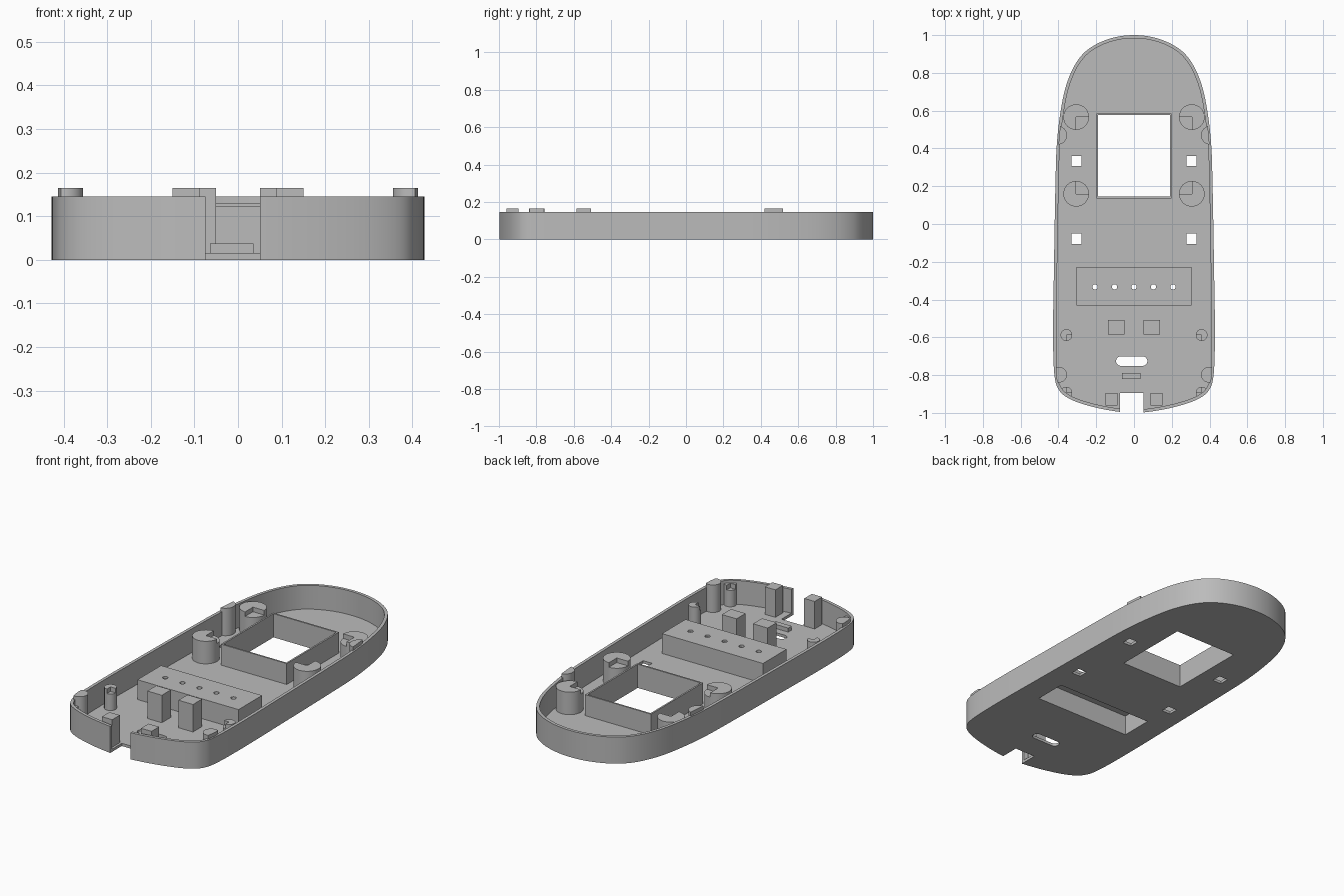
import bpy, bmesh, math
from mathutils import Vector

cube = bpy.data.objects.get("Cube")
if cube:
    bpy.data.objects.remove(cube, do_unlink=True)

grey = bpy.data.materials.new("grey_plastic")
grey.use_nodes = True
COLOR = (0.5, 0.5, 0.5, 1)
grey.diffuse_color = COLOR
grey.node_tree.nodes["Principled BSDF"].inputs["Base Color"].default_value = COLOR

FLOOR, RIM, PIN = 0.015, 0.145, 0.165
WALL = 0.017


# Helpers
def prism(name, pts, z0, z1):
    bm = bmesh.new()
    face = bm.faces.new([bm.verts.new((x, y, z0)) for x, y in pts])
    ext = bmesh.ops.extrude_face_region(bm, geom=[face])
    top = [v for v in ext["geom"] if isinstance(v, bmesh.types.BMVert)]
    bmesh.ops.translate(bm, verts=top, vec=(0, 0, z1 - z0))
    bmesh.ops.recalc_face_normals(bm, faces=bm.faces)
    mesh = bpy.data.meshes.new(name)
    bm.to_mesh(mesh)
    bm.free()
    mesh.materials.append(grey)
    obj = bpy.data.objects.new(name, mesh)
    bpy.context.collection.objects.link(obj)
    return obj


def box(name, x0, x1, y0, y1, z0, z1):
    return prism(name, [(x0, y0), (x1, y0), (x1, y1), (x0, y1)], z0, z1)


def circle(cx, cy, r, n=32):
    return [(cx + r * math.cos(math.tau * i / n), cy + r * math.sin(math.tau * i / n))
            for i in range(n)]


def boolean(obj, tool, operation="DIFFERENCE"):
    mod = obj.modifiers.new("cut", "BOOLEAN")
    mod.operation, mod.object, mod.solver = operation, tool, "EXACT"
    bpy.context.view_layer.objects.active = obj
    bpy.ops.object.modifier_apply(modifier=mod.name)
    bpy.data.objects.remove(tool, do_unlink=True)


def smooth_loop(points, steps=5):
    out, n = [], len(points)
    for i in range(n):
        a, b, c, d = (Vector(points[(i + k) % n]) for k in (-1, 0, 1, 2))
        for s in range(steps):
            t = s / steps
            out.append(0.5 * (2 * b + (c - a) * t + (2 * a - 5 * b + 4 * c - d) * t ** 2
                              + (3 * b - a - 3 * c + d) * t ** 3))
    return out


def inset(loop, dist):
    out = []
    for i, p in enumerate(loop):
        tangent = (loop[(i + 1) % len(loop)] - loop[i - 1]).normalized()
        out.append(p + Vector((tangent.y, -tangent.x)) * dist)
    return out


# Outline: one side from back to front, then mirrored
side = [(0, 1), (0.08, 0.993), (0.155, 0.972), (0.22, 0.94), (0.275, 0.895),
        (0.325, 0.82), (0.366, 0.71), (0.394, 0.56), (0.41, 0.4), (0.416, 0.2),
        (0.42, 0), (0.424, -0.25), (0.428, -0.5), (0.427, -0.7), (0.42, -0.81),
        (0.405, -0.865), (0.37, -0.908), (0.29, -0.947), (0.155, -0.982), (0, -1)]
outline = smooth_loop(side + [(-x, y) for x, y in side[-2:0:-1]])

# Tray: floor and rim wall
tray = prism("tray", outline, 0, RIM)
boolean(tray, prism("cavity", inset(outline, WALL), FLOOR, 0.3))


def cut_box(obj, *size):
    boolean(obj, box("cutter", *size))


# Cable notch through the front wall and floor
cut_box(tray, -0.075, 0.05, -1.1, -0.895, -0.1, 0.3)
# Screen window and indicator trough openings
cut_box(tray, -0.19, 0.19, 0.145, 0.577, -0.1, 0.1)
cut_box(tray, -0.293, 0.293, -0.419, -0.24, -0.1, 0.1)
# Square button holes
for sx in (-1, 1):
    for y in (0.333, -0.078):
        x = sx * 0.305
        cut_box(tray, x - 0.027, x + 0.027, y - 0.027, y + 0.027, -0.1, 0.1)
# Rounded slot
slot = []
for i in range(24):
    a = math.tau * (i + 0.5) / 24
    slot.append((-0.012 + math.copysign(0.058, math.cos(a)) + 0.025 * math.cos(a),
                 -0.726 + 0.025 * math.sin(a)))
boolean(tray, prism("cutter", slot, -0.1, 0.1))

# Window frame
frame = box("window_frame", -0.199, 0.199, 0.136, 0.586, FLOOR, 0.129)
cut_box(frame, -0.19, 0.19, 0.145, 0.577, -0.1, 0.3)

# Indicator housing, hollow below, with a row of light holes
housing = box("indicator_housing", -0.305, 0.305, -0.431, -0.228, FLOOR, 0.123)
cut_box(housing, -0.293, 0.293, -0.419, -0.24, -0.1, 0.111)
for i in range(-2, 3):
    boolean(housing, prism("cutter", circle(i * 0.103, -0.333, 0.014, 16), 0.1, 0.2))


# Round posts with a quarter notch facing the centre of their group
def notched_post(name, x, y, r, top, depth, to_y):
    post = prism(name, circle(x, y, r), FLOOR, top)
    ex, ey = x - math.copysign(0.1, x), y + 0.1 * to_y
    cut_box(post, min(x, ex), max(x, ex), min(y, ey), max(y, ey), top - depth, 0.3)
    return post


def trim(post):
    boolean(post, prism("trimmer", inset(outline, 0.009), -0.1, 0.3), "INTERSECT")


for sx, label in ((1, "left"), (-1, "right")):
    notched_post("back_boss_" + label, sx * 0.306, 0.566, 0.068, 0.138, 0.025, -1)
    notched_post("middle_boss_" + label, sx * 0.306, 0.16, 0.068, 0.138, 0.025, 1)
    notched_post("inner_post_" + label, sx * 0.358, -0.588, 0.031, 0.13, 0.025, -1)
    trim(notched_post("corner_post_" + label, sx * 0.358, -0.893, 0.031, 0.13, 0.025, 1))
    # Wall pins standing above the rim
    for part, y, r in (("back", 0.47, 0.05), ("front", -0.798, 0.041)):
        pts = [(max(-0.413, min(0.413, px)), py)
               for px, py in circle(sx * (0.355 + r), y, r)]
        trim(prism(part + "_wall_pin_" + label, pts, FLOOR, PIN))
    # Square posts
    x0, x1 = sorted((sx * 0.05, sx * 0.138))
    box("button_post_" + label, x0, x1, -0.585, -0.507, FLOOR, PIN)
    x0, x1 = sorted((sx * 0.087, sx * 0.15))
    box("front_post_" + label, x0, x1, -0.96, -0.895, FLOOR, PIN)

# Cable clamp bar
box("cable_bar", -0.064, 0.035, -0.82, -0.79, FLOOR - 0.003, 0.037)

# Smooth curves, keep edges sharp
bpy.ops.object.select_all(action="DESELECT")
for obj in bpy.context.collection.objects:
    if obj.type == "MESH" and grey.name in obj.data.materials:
        obj.select_set(True)
        bpy.context.view_layer.objects.active = obj
bpy.ops.object.shade_smooth_by_angle(angle=math.radians(30))
